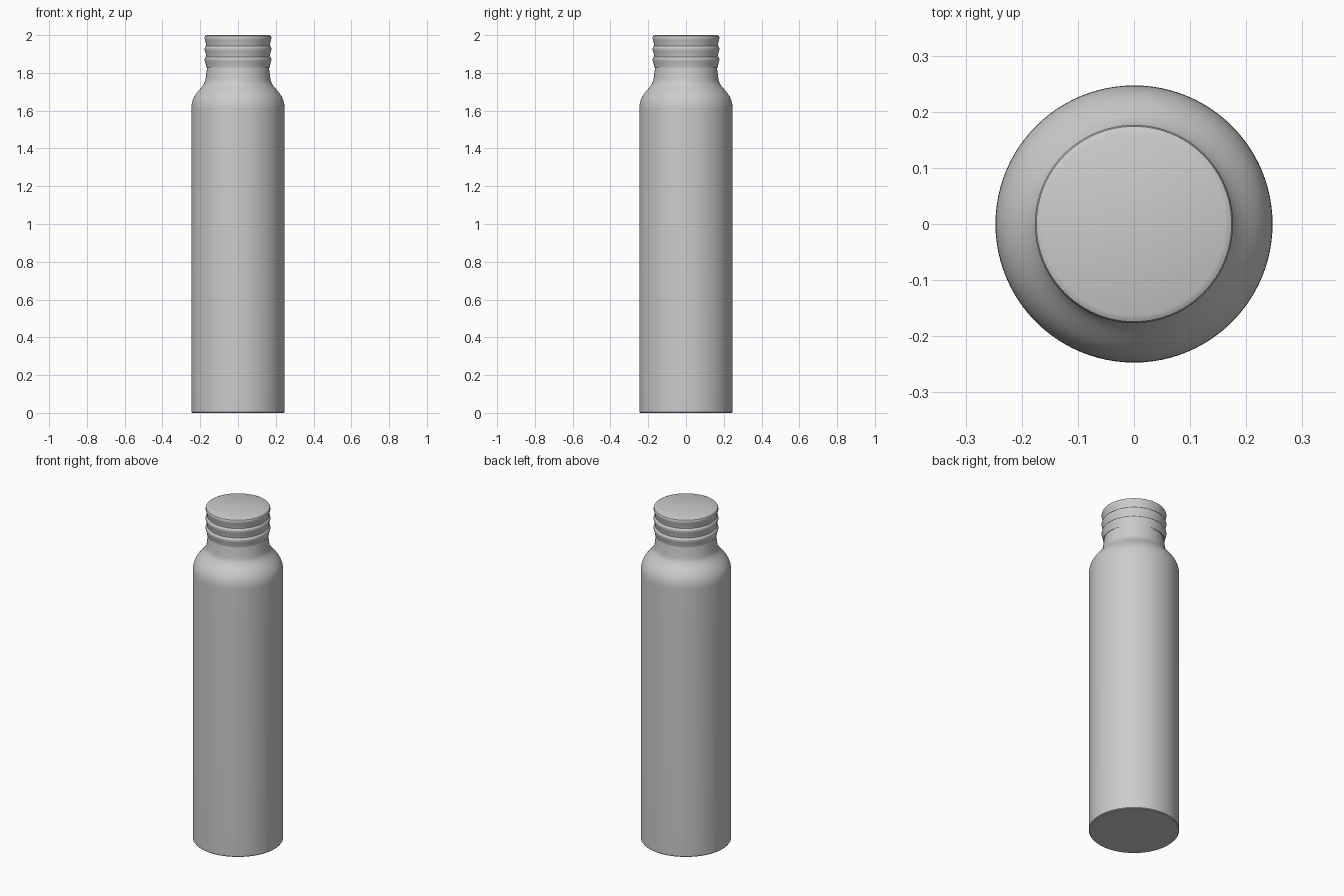
import bpy, bmesh, math

if "Cube" in bpy.data.objects:
    bpy.data.objects.remove(bpy.data.objects["Cube"])

SEGMENTS = 96


def lathe(name, profile, angle=35):
    """Spin an (r, z) profile about the z axis; r = 0 ends become flat discs."""
    bm = bmesh.new()
    verts = [bm.verts.new((r, 0, z)) for r, z in profile]
    edges = [bm.edges.new(pair) for pair in zip(verts, verts[1:])]
    bmesh.ops.spin(bm, geom=verts + edges, cent=(0, 0, 0), axis=(0, 0, 1),
                   angle=math.tau, steps=SEGMENTS, use_duplicate=False)
    bmesh.ops.remove_doubles(bm, verts=bm.verts, dist=1e-5)
    bmesh.ops.recalc_face_normals(bm, faces=bm.faces)
    mesh = bpy.data.meshes.new(name)
    bm.to_mesh(mesh)
    bm.free()
    obj = bpy.data.objects.new(name, mesh)
    bpy.context.collection.objects.link(obj)
    bpy.ops.object.select_all(action='DESELECT')
    obj.select_set(True)
    bpy.context.view_layer.objects.active = obj
    bpy.ops.object.shade_smooth_by_angle(angle=math.radians(angle))
    return obj


def bezier(p0, p1, p2, p3, n=10):
    pts = []
    for i in range(n + 1):
        t = i / n
        w = ((1 - t) ** 3, 3 * t * (1 - t) ** 2, 3 * t * t * (1 - t), t ** 3)
        pts.append(tuple(sum(k * p[a] for k, p in zip(w, (p0, p1, p2, p3))) for a in (0, 1)))
    return pts


# Body: straight wall, rounded shoulder, tapering neck
shoulder = bezier((0.247, 1.61), (0.247, 1.69), (0.192, 1.71), (0.175, 1.753), 14)
neck = bezier((0.175, 1.753), (0.170, 1.775), (0.168, 1.80), (0.163, 1.832), 6)
lathe("bottle_body", [(0, 0), (0.244, 0), (0.247, 0.004)] + shoulder + neck[1:])

# Cap: three stacked rounded ribs under a flat top
cap = [(0.163, 1.832), (0.168, 1.829)]
for low, high in ((1.829, 1.885), (1.885, 1.942), (1.942, 1.999)):
    h = high - low
    cap += [(0.168, low), (0.170, low + 0.25 * h), (0.174, low + 0.5 * h),
            (0.1765, low + 0.68 * h), (0.1765, low + 0.82 * h), (0.174, low + 0.93 * h)]
cap += [(0.170, 1.997), (0.163, 2.0), (0, 2.0)]
lathe("screw_cap", cap)
